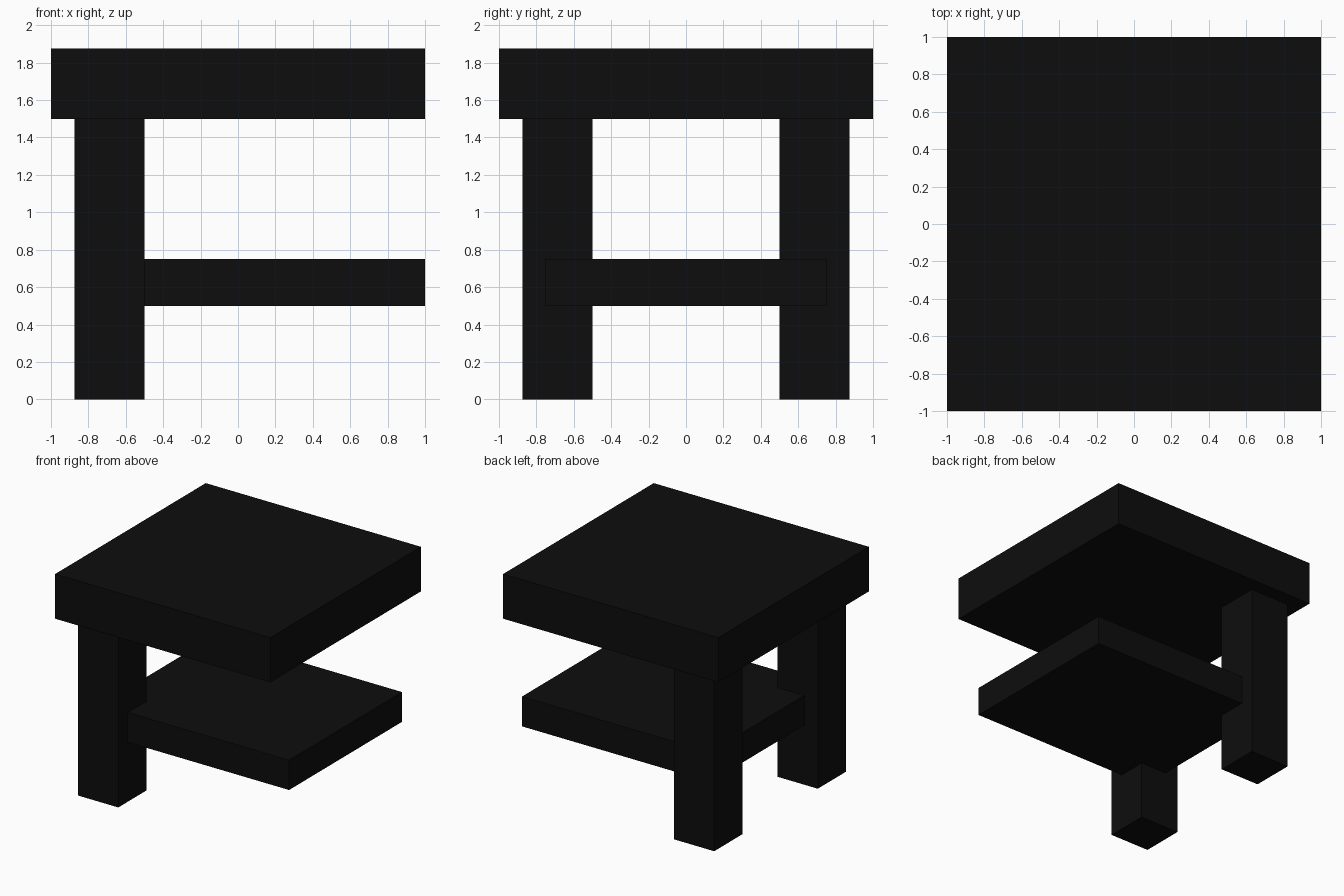
import bpy

if "Cube" in bpy.data.objects:
    bpy.data.objects.remove(bpy.data.objects["Cube"])

black = bpy.data.materials.new("matte_black")
black.diffuse_color = (0.004, 0.004, 0.004, 1)
black.use_nodes = True
black.node_tree.nodes["Principled BSDF"].inputs["Base Color"].default_value = black.diffuse_color


def box(name, lo, hi):
    """Axis-aligned box between two opposite corners."""
    centre = [(a + b) / 2 for a, b in zip(lo, hi)]
    bpy.ops.mesh.primitive_cube_add(size=1, location=centre)
    ob = bpy.context.object
    ob.name = name
    ob.scale = [b - a for a, b in zip(lo, hi)]
    bpy.ops.object.transform_apply(location=False, rotation=False, scale=True)
    ob.data.materials.append(black)
    return ob


# Thick square top
box("table_top", (-1, -1, 1.5), (1, 1, 1.875))

# Lower shelf, let into the legs and cantilevered to the right
box("lower_shelf", (-0.75, -0.75, 0.5), (1, 0.75, 0.75))

# Two square legs on the left side
box("front_leg", (-0.875, -0.875, 0), (-0.5, -0.5, 1.5))
box("back_leg", (-0.875, 0.5, 0), (-0.5, 0.875, 1.5))
